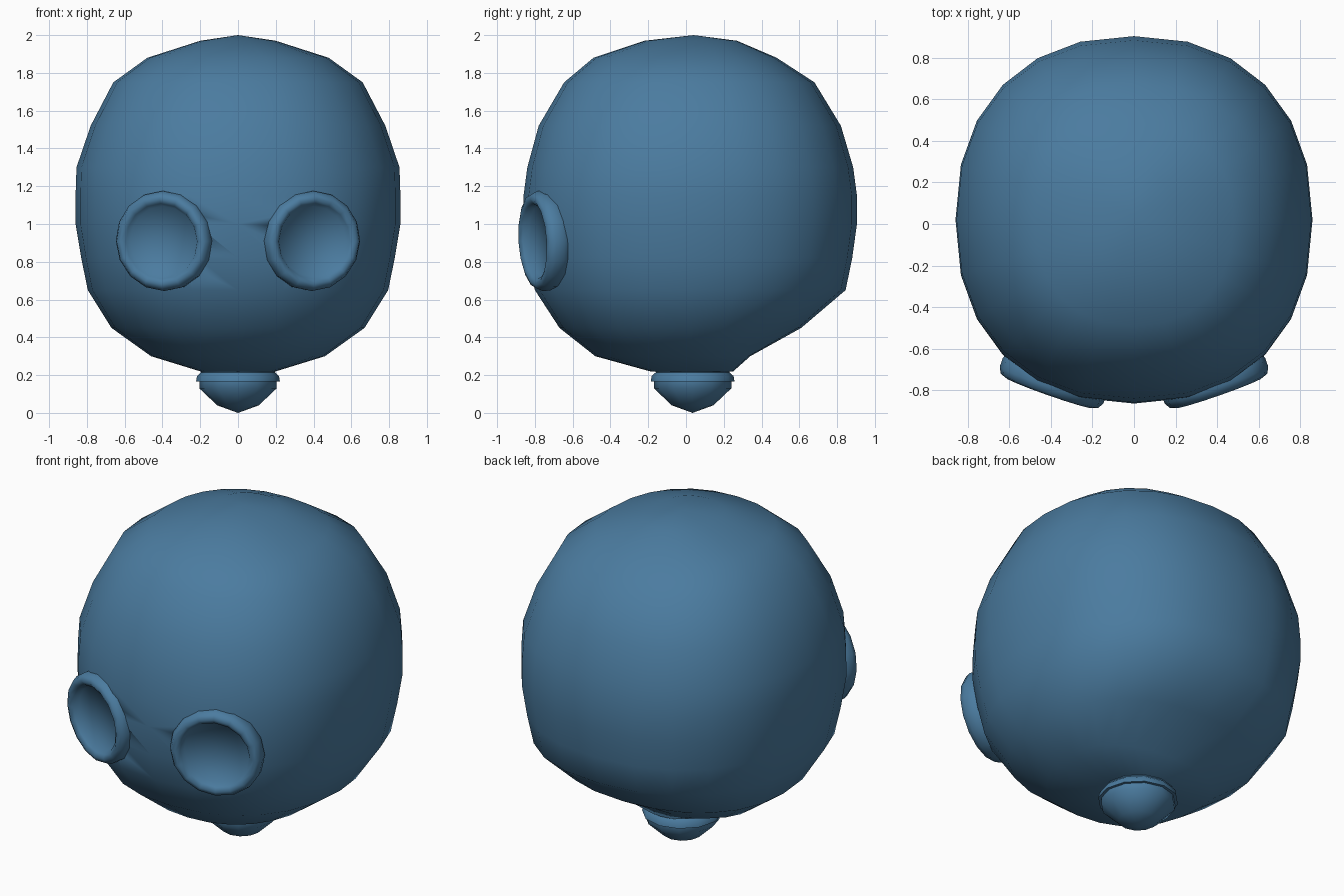
import bpy, bmesh, math
from mathutils import Vector, Matrix

cube = bpy.data.objects.get("Cube")
if cube:
    bpy.data.objects.remove(cube, do_unlink=True)

blue = bpy.data.materials.new("slate blue")
blue.use_nodes = True
blue.diffuse_color = (0.07, 0.2, 0.35, 1)
blue.node_tree.nodes["Principled BSDF"].inputs["Base Color"].default_value = (0.07, 0.2, 0.35, 1)


def loft(name, rings, start, end, angle=60):
    """Skin a stack of equal rings and close both ends with a pole point."""
    bm = bmesh.new()
    loops = [[bm.verts.new(p) for p in ring] for ring in rings]
    n = len(loops[0])
    for a, b in zip(loops, loops[1:]):
        for i in range(n):
            j = (i + 1) % n
            bm.faces.new((a[i], a[j], b[j], b[i]))
    for loop, pole in ((loops[0], start), (loops[-1], end)):
        tip = bm.verts.new(pole)
        for i in range(n):
            bm.faces.new((loop[i], loop[(i + 1) % n], tip))
    bmesh.ops.recalc_face_normals(bm, faces=bm.faces)
    mesh = bpy.data.meshes.new(name)
    bm.to_mesh(mesh)
    bm.free()
    mesh.materials.append(blue)
    obj = bpy.data.objects.new(name, mesh)
    bpy.context.collection.objects.link(obj)
    smooth(obj, angle)
    return obj


def smooth(obj, angle):
    bpy.ops.object.select_all(action='DESELECT')
    obj.select_set(True)
    bpy.context.view_layer.objects.active = obj
    bpy.ops.object.shade_smooth_by_angle(angle=math.radians(angle))


def lathe(name, profile, segments, matrix, angle=60):
    """Revolve (radius, height) pairs about the local z axis; first and last are poles."""
    rings = [[matrix @ Vector((r * math.cos(2 * math.pi * i / segments),
                               r * math.sin(2 * math.pi * i / segments), h))
              for i in range(segments)] for r, h in profile[1:-1]]
    poles = [matrix @ Vector((0, 0, h)) for _, h in (profile[0], profile[-1])]
    return loft(name, rings, poles[0], poles[1], angle)


def rounded_ring(z, half_width, front, back, segments=24, mid=0.02, power=2 / 2.25):
    """Squarish oval cross-section with its own front and back depth."""
    ring = []
    for i in range(segments):
        a = 2 * math.pi * i / segments
        c, s = math.cos(a), math.sin(a)
        depth = back - mid if s > 0 else mid - front
        ring.append(Vector((math.copysign(abs(c) ** power, c) * half_width,
                            mid + math.copysign(abs(s) ** power, s) * depth, z)))
    return ring


# Head: height, half width, front, back
sections = [
    (0.22, 0.20, -0.19, 0.25), (0.30, 0.46, -0.48, 0.34), (0.45, 0.67, -0.67, 0.61),
    (0.65, 0.795, -0.80, 0.845), (0.82, 0.83, -0.84, 0.88), (1.0, 0.86, -0.865, 0.905),
    (1.15, 0.86, -0.86, 0.905), (1.3, 0.855, -0.84, 0.885), (1.52, 0.78, -0.78, 0.82),
    (1.75, 0.66, -0.645, 0.68), (1.88, 0.48, -0.49, 0.48), (1.97, 0.20, -0.22, 0.27),
]
head = loft("head", [rounded_ring(*s) for s in sections],
            Vector((0, 0.03, 0.22)), Vector((0, 0.04, 2.0)))

# Eyepieces: dished lens with a rolled rim, seated in a recess in the head
lens_profile = [(0, 0), (0.185, 0), (0.2, 0.03), (0.225, 0.045), (0.25, 0.035),
                (0.265, 0.005), (0.265, -0.04), (0.24, -0.1), (0, -0.1)]
recess_profile = [(0, -0.02), (0.21, -0.02), (0.21, 0.3), (0, 0.3)]
for side, label in ((1, "left"), (-1, "right")):
    normal = Vector((side * 0.33, -0.94, -0.06)).normalized()
    seat = (Matrix.Translation((side * 0.395, -0.77, 0.91))
            @ normal.to_track_quat('Z', 'Y').to_matrix().to_4x4())
    cutter = lathe("recess_cutter", recess_profile, 16, seat)
    cutter.hide_render = True
    cut = head.modifiers.new("recess", 'BOOLEAN')
    cut.operation = 'DIFFERENCE'
    cut.solver = 'EXACT'
    cut.object = cutter
    bpy.context.view_layer.objects.active = head
    bpy.ops.object.modifier_apply(modifier=cut.name)
    bpy.data.objects.remove(cutter, do_unlink=True)
    lathe(label + "_eyepiece", lens_profile, 16, seat, 80)

# Breathing filter under the chin: collar above a blunt cone
base = Matrix.Translation((0, 0.035, 0))
lathe("chin_collar", [(0, 0.165), (0.222, 0.165), (0.217, 0.195), (0.195, 0.215),
                      (0.215, 0.26), (0, 0.26)], 12, base, 50)
lathe("chin_filter", [(0, 0.0), (0.11, 0.04), (0.205, 0.13), (0.205, 0.17), (0, 0.17)],
      12, base)
